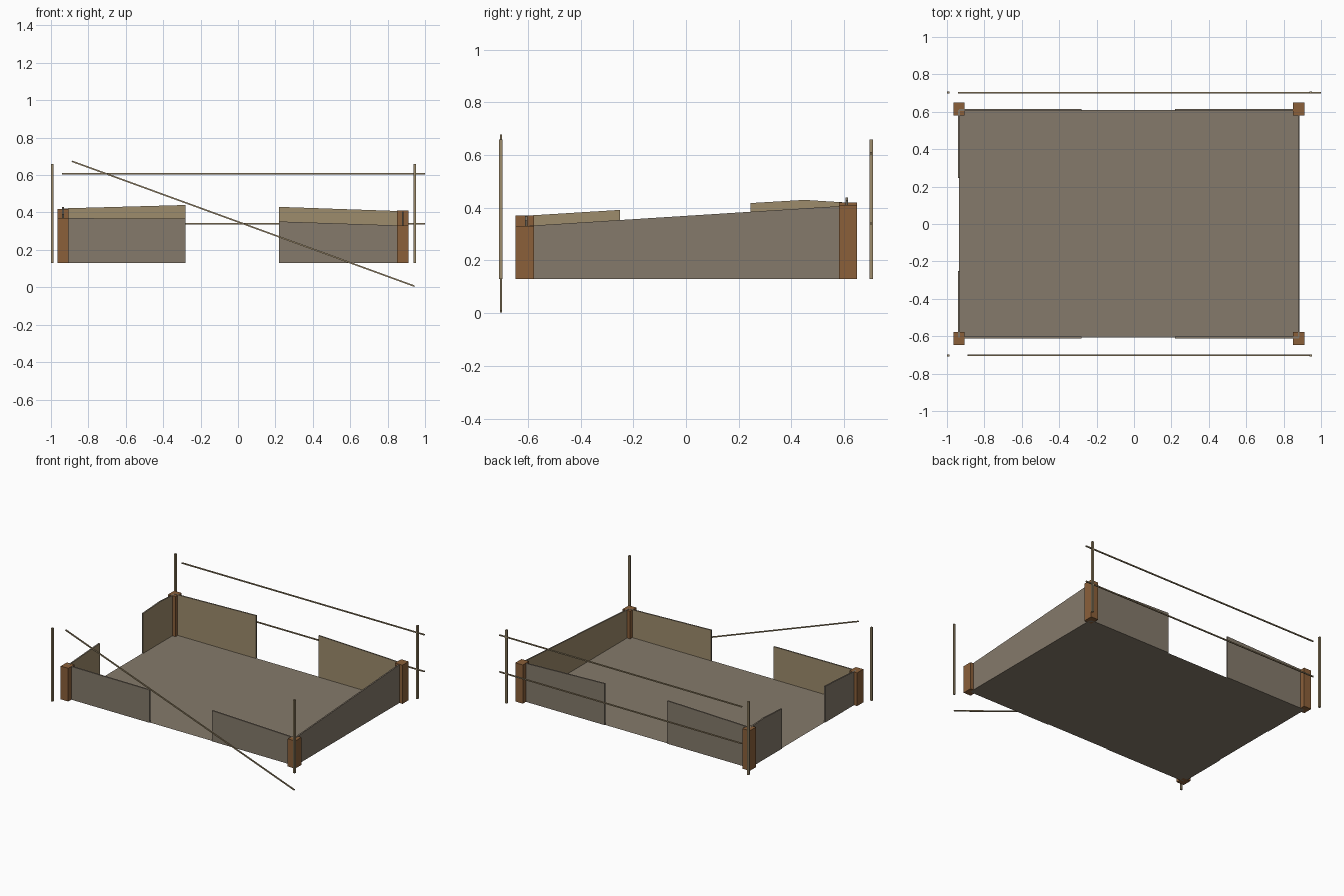
import bpy, bmesh, math
from mathutils import Vector, Matrix

if "Cube" in bpy.data.objects:
    bpy.data.objects.remove(bpy.data.objects["Cube"])

BASE = 0.13                      # floor level
XL, XR, YF, YB = -0.936, 0.881, -0.607, 0.61


def material(name, rgb):
    lin = [(c / 255 / 12.92) if c / 255 < 0.04045 else ((c / 255 + 0.055) / 1.055) ** 2.4 for c in rgb]
    m = bpy.data.materials.new(name)
    m.diffuse_color = (*lin, 1)
    m.use_nodes = True
    m.node_tree.nodes["Principled BSDF"].inputs["Base Color"].default_value = m.diffuse_color
    return m


STONE = material("grey_plaster", (133, 122, 107))
TAN = material("tan_wood", (158, 140, 108))
BROWN = material("brown_timber", (139, 96, 58))


def finish(name, bm, mats):
    bmesh.ops.recalc_face_normals(bm, faces=bm.faces)
    me = bpy.data.meshes.new(name)
    bm.to_mesh(me)
    bm.free()
    for m in mats:
        me.materials.append(m)
    ob = bpy.data.objects.new(name, me)
    bpy.context.collection.objects.link(ob)
    return ob


def box(name, x0, x1, y0, y1, z0, z1, mat):
    bm = bmesh.new()
    size = Matrix.Diagonal((x1 - x0, y1 - y0, z1 - z0, 1))
    mid = Matrix.Translation(((x0 + x1) / 2, (y0 + y1) / 2, (z0 + z1) / 2))
    bmesh.ops.create_cube(bm, size=1, matrix=mid @ size)
    return finish(name, bm, [mat])


def wall(name, axis, pos, out, tops, t=0.01):
    """Thin wall along an axis; tops = (distance, height) points, out = outward sign."""
    outline = [(tops[0][0], BASE)] + list(tops) + [(tops[-1][0], BASE)]
    bm = bmesh.new()
    rings = []
    for d in (out * t / 2, -out * t / 2):
        rings.append([bm.verts.new((a, pos + d, z) if axis == "x" else (pos + d, a, z)) for a, z in outline])
    bm.faces.new(rings[0])
    inner = bm.faces.new(rings[1])
    inner.material_index = 1
    n = len(outline)
    for i in range(n):
        j = (i + 1) % n
        bm.faces.new((rings[0][i], rings[0][j], rings[1][j], rings[1][i]))
    finish(name, bm, [STONE, TAN])


# Floor
bm = bmesh.new()
bm.faces.new([bm.verts.new((x, y, BASE)) for x, y in ((XL, YF), (XR, YF), (XR, YB), (XL, YB))])
floor = finish("floor", bm, [STONE])
if floor.data.polygons[0].normal.z < 0:
    floor.data.flip_normals()

# Broken walls with gaps
wall("front_wall_left", "x", YF, -1, [(XL, 0.37), (-0.28, 0.367)])
wall("front_wall_right", "x", YF, -1, [(0.22, 0.352), (XR, 0.33)])
wall("back_wall_left", "x", YB, 1, [(XL, 0.422), (-0.28, 0.44)])
wall("back_wall_right", "x", YB, 1, [(0.22, 0.43), (XR, 0.407)])
wall("left_wall_front", "y", XL, -1, [(YF, 0.37), (-0.25, 0.392)])
wall("left_wall_back", "y", XL, -1, [(0.245, 0.418), (0.45, 0.43), (YB, 0.42)])
wall("right_wall", "y", XR, 1, [(YF, 0.331), (YB, 0.408)])

# Corner posts, broken at different heights
for name, x, y, top in (("front_left", XL, -0.612, 0.37), ("front_right", XR, -0.612, 0.33),
                        ("back_left", XL, 0.615, 0.42), ("back_right", XR, 0.615, 0.41)):
    box(name + "_corner_post", x - 0.03, x + 0.03, y - 0.035, y + 0.035, BASE, top, BROWN)

# Fence poles
P = 0.0065
for side, y in (("front", -0.703), ("back", 0.703)):
    for end, x in (("left", -0.9935), ("right", 0.944)):
        box(f"{side}_{end}_fence_pole", x - P, x + P, y - P, y + P, BASE, 0.66, TAN)

# Back fence rails
R = 0.004
for name, z in (("upper", 0.607), ("lower", 0.341)):
    box(f"back_{name}_rail", -0.94, 1.0, 0.703 - R, 0.703 + R, z - R, z + R, TAN)

# Fallen front rail
a, b = Vector((-0.888, -0.703, 0.674)), Vector((0.944, -0.703, 0.006))
half = (b - a).length / 2
rail = box("front_fallen_rail", -half, half, -R, R, -R, R, TAN)
rail.location = (a + b) / 2
rail.rotation_euler = (0, math.atan2(a.z - b.z, b.x - a.x), 0)
